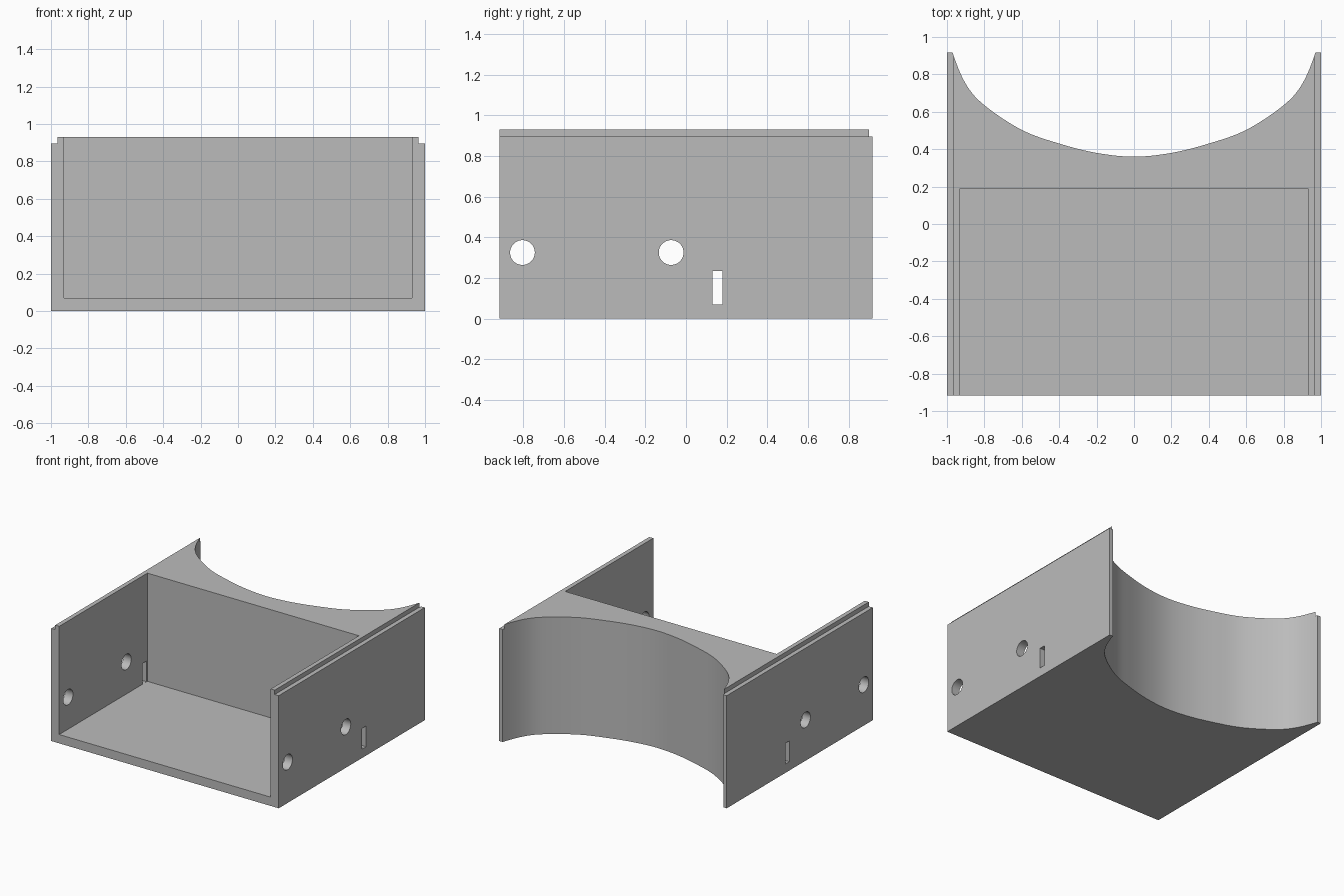
import bpy, bmesh, math
from mathutils import Vector, Matrix
from mathutils.geometry import interpolate_bezier

cube = bpy.data.objects.get("Cube")
if cube:
    bpy.data.objects.remove(cube, do_unlink=True)

WIDTH, DEPTH, HEIGHT = 1.0, 0.917, 0.93   # half width, half depth, full height
WALL, STEP = 0.07, 0.035

grey = bpy.data.materials.new("plain grey")
grey.use_nodes = True
colour = (0.5, 0.5, 0.5, 1)
grey.diffuse_color = colour
grey.node_tree.nodes["Principled BSDF"].inputs["Base Color"].default_value = colour


def finish(name, bm):
    bmesh.ops.recalc_face_normals(bm, faces=bm.faces)
    mesh = bpy.data.meshes.new(name)
    bm.to_mesh(mesh)
    bm.free()
    obj = bpy.data.objects.new(name, mesh)
    bpy.context.collection.objects.link(obj)
    mesh.materials.append(grey)
    return obj


def box(name, low, high):
    low, high = Vector(low), Vector(high)
    bm = bmesh.new()
    place = Matrix.Translation((low + high) / 2) @ Matrix.Diagonal((*(high - low), 1))
    bmesh.ops.create_cube(bm, size=1, matrix=place)
    return finish(name, bm)


def rod(name, y, z, radius):
    bm = bmesh.new()
    place = Matrix.Translation((0, y, z)) @ Matrix.Rotation(math.pi / 2, 4, "Y")
    bmesh.ops.create_cone(bm, cap_ends=True, segments=48, radius1=radius,
                          radius2=radius, depth=3, matrix=place)
    return finish(name, bm)


# Half of the scooped back edge, from the centre out to the wing tip
knots = [Vector(p) for p in ((0, 0.36), (0.2, 0.38), (0.4, 0.43), (0.6, 0.503),
                             (0.8, 0.635), (0.9, 0.75), (0.97, DEPTH))]
before = Vector((-0.2, 0.38))
after = Vector((1.0, 1.06))
padded = [before] + knots + [after]
half = [knots[0]]
for a, b, c, d in zip(padded, padded[1:], padded[2:], padded[3:]):
    half += interpolate_bezier(b, b + (c - a) / 6, c - (d - b) / 6, c, 9)[1:]
half = [(p[0], p[1]) for p in half]
scoop = half[::-1] + [(-x, y) for x, y in half[1:]]

# Solid body extruded from the plan outline
outline = [(-WIDTH, DEPTH), (-WIDTH, -DEPTH), (WIDTH, -DEPTH), (WIDTH, DEPTH)] + scoop
bm = bmesh.new()
base = bm.faces.new([bm.verts.new((x, y, 0)) for x, y in outline])
top = bmesh.ops.extrude_face_region(bm, geom=[base])["geom"]
bmesh.ops.translate(bm, vec=(0, 0, HEIGHT),
                    verts=[g for g in top if isinstance(g, bmesh.types.BMVert)])
housing = finish("housing", bm)

# Cavity, stepped top edges, peg holes and slots
inner = WIDTH - WALL
cutters = [
    box("cavity_cutter", (-inner, -1.2, WALL), (inner, 0.19, 1.2)),
    box("left_step_cutter", (WIDTH - STEP, -1.2, 0.895), (1.2, 1.2, 1.2)),
    box("right_step_cutter", (-1.2, -1.2, 0.895), (STEP - WIDTH, 1.2, 1.2)),
    rod("front_hole_cutter", -0.805, 0.325, 0.061),
    rod("rear_hole_cutter", -0.073, 0.325, 0.061),
    box("slot_cutter", (-1.2, 0.131, 0.0705), (1.2, 0.18, 0.235)),
]
for cutter in cutters:
    cutter.hide_render = True
    cutter.hide_viewport = True
    cut = housing.modifiers.new(cutter.name, "BOOLEAN")
    cut.operation = "DIFFERENCE"
    cut.solver = "EXACT"
    cut.object = cutter

# Bake the cuts, then drop the helpers
bpy.context.view_layer.update()
graph = bpy.context.evaluated_depsgraph_get()
baked = bpy.data.meshes.new_from_object(housing.evaluated_get(graph))
housing.modifiers.clear()
housing.data = baked
for cutter in cutters:
    bpy.data.objects.remove(cutter, do_unlink=True)

bpy.ops.object.select_all(action="DESELECT")
housing.select_set(True)
bpy.context.view_layer.objects.active = housing
bpy.ops.object.shade_smooth_by_angle(angle=math.radians(30))
